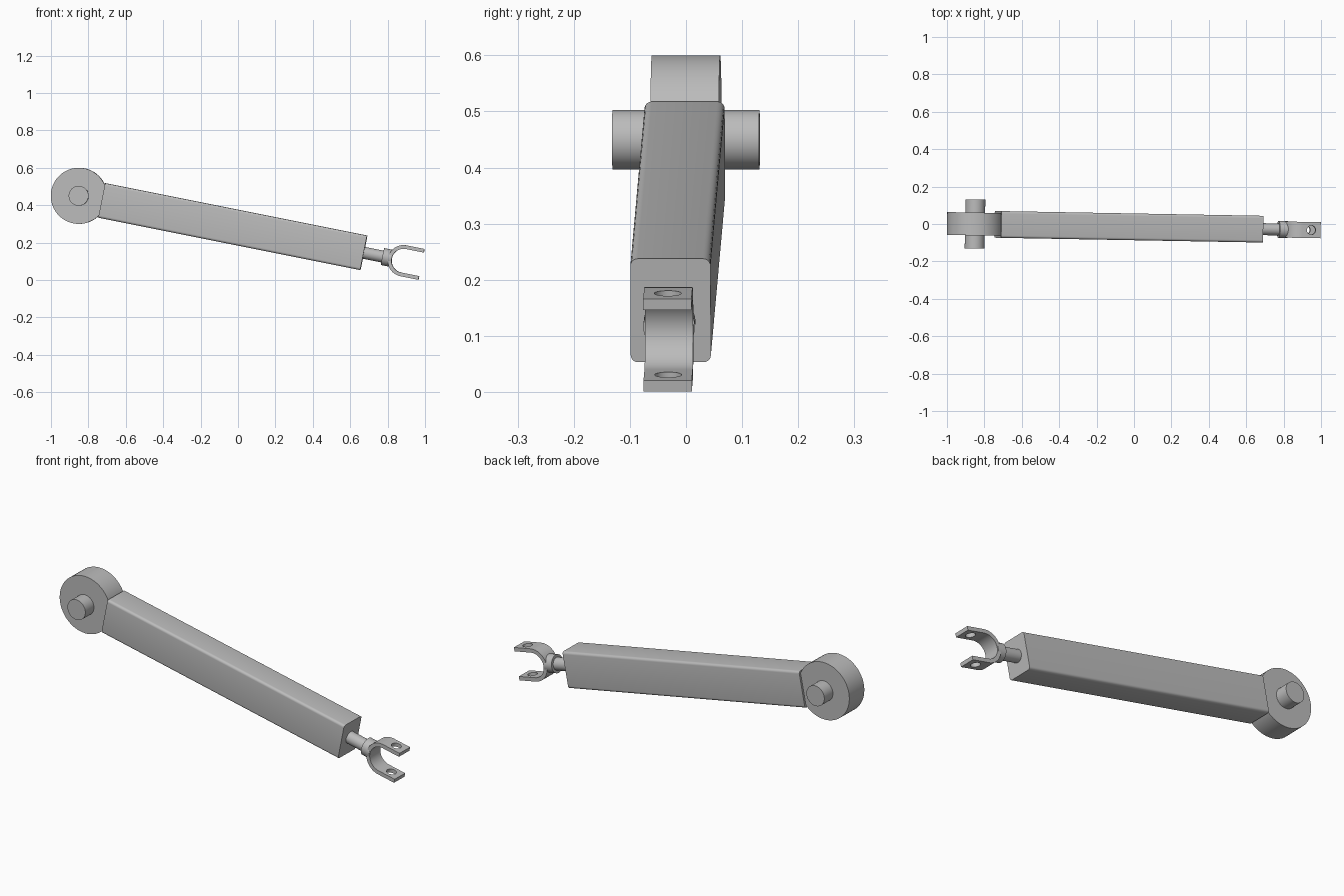
import bpy
import bmesh
from math import pi, sin, cos
from mathutils import Matrix, Vector

if "Cube" in bpy.data.objects:
    bpy.data.objects.remove(bpy.data.objects["Cube"], do_unlink=True)

# Arm frame: local x runs along the arm from the wheel centre, sloping down
FRAME = (Matrix.Translation((-0.85, 0, 0.45))
         @ Matrix.Rotation(-0.018, 4, 'Z') @ Matrix.Rotation(0.1974, 4, 'Y'))

metal = bpy.data.materials.new("grey metal")
metal.use_nodes = True
GREY = (0.5, 0.5, 0.5, 1)
metal.diffuse_color = GREY
metal.node_tree.nodes["Principled BSDF"].inputs["Base Color"].default_value = GREY


def finish(bm, name):
    bmesh.ops.recalc_face_normals(bm, faces=bm.faces)
    mesh = bpy.data.meshes.new(name)
    bm.to_mesh(mesh)
    bm.free()
    mesh.materials.append(metal)
    obj = bpy.data.objects.new(name, mesh)
    bpy.context.collection.objects.link(obj)
    obj.matrix_world = FRAME
    return obj


def smooth(obj):
    bpy.ops.object.select_all(action='DESELECT')
    obj.select_set(True)
    bpy.context.view_layer.objects.active = obj
    bpy.ops.object.shade_smooth_by_angle(angle=pi / 6)


def cylinder(name, radius, start, end, axis, centre=(0, 0, 0)):
    """Cylinder from start to end along a local axis."""
    bm = bmesh.new()
    bmesh.ops.create_cone(bm, cap_ends=True, segments=64, radius1=radius,
                          radius2=radius, depth=end - start)
    direction = Vector(axis)
    turn = direction.to_track_quat('Z', 'Y').to_matrix().to_4x4()
    place = Matrix.Translation(Vector(centre) + direction * (start + end) / 2)
    bmesh.ops.transform(bm, matrix=place @ turn, verts=bm.verts)
    obj = finish(bm, name)
    smooth(obj)
    return obj


X, Y, Z = (1, 0, 0), (0, 1, 0), (0, 0, 1)

# Wheel end with its cross pin
cylinder("wheel", 0.15, -0.061, 0.061, Y)
cylinder("cross_pin", 0.053, -0.131, 0.131, Y)

# Long bar with its lengthwise edges rounded
bm = bmesh.new()
bmesh.ops.create_cube(bm, size=1)
bmesh.ops.scale(bm, vec=(1.428, 0.143, 0.188), verts=bm.verts)
bmesh.ops.translate(bm, vec=(0.839, 0, 0), verts=bm.verts)
long_edges = [e for e in bm.edges
              if abs(e.verts[0].co.x - e.verts[1].co.x) > 1]
bmesh.ops.bevel(bm, geom=long_edges, offset=0.013, segments=5,
                profile=0.5, affect='EDGES')
smooth(finish(bm, "main_bar"))

# Rod and collar between bar and fork
cylinder("rod", 0.032, 1.5, 1.68, X)
cylinder("collar", 0.046, 1.655, 1.703, X)

# U-shaped fork: outer arc out and inner arc back, extruded sideways
BEND, TIP, INNER, OUTER, HALF = 1.77, 1.868, 0.064, 0.084, 0.043
STEPS = 32


def half_loop(radius):
    arc = [(BEND - radius * sin(pi * i / STEPS), radius * cos(pi * i / STEPS))
           for i in range(STEPS + 1)]
    return [(TIP, radius)] + arc + [(TIP, -radius)]


bm = bmesh.new()
rings = [[bm.verts.new((x, -HALF, z)) for x, z in half_loop(r)]
         for r in (OUTER, INNER)]
strip = [bm.faces.new((rings[0][i], rings[0][i + 1],
                       rings[1][i + 1], rings[1][i]))
         for i in range(len(rings[0]) - 1)]
extruded = bmesh.ops.extrude_face_region(bm, geom=strip, use_keep_orig=True)
moved = [v for v in extruded["geom"] if isinstance(v, bmesh.types.BMVert)]
bmesh.ops.translate(bm, vec=(0, 2 * HALF, 0), verts=moved)
fork = finish(bm, "fork")

# Pin hole through both fork arms
cutter = cylinder("hole_cutter", 0.024, -0.15, 0.15, Z, centre=(1.817, 0, 0))
cutter.hide_render = True
cut = fork.modifiers.new("pin_hole", 'BOOLEAN')
cut.operation = 'DIFFERENCE'
cut.solver = 'EXACT'
cut.object = cutter
bpy.context.view_layer.update()
bpy.context.view_layer.objects.active = fork
bpy.ops.object.modifier_apply(modifier=cut.name)
bpy.data.objects.remove(cutter, do_unlink=True)
smooth(fork)
